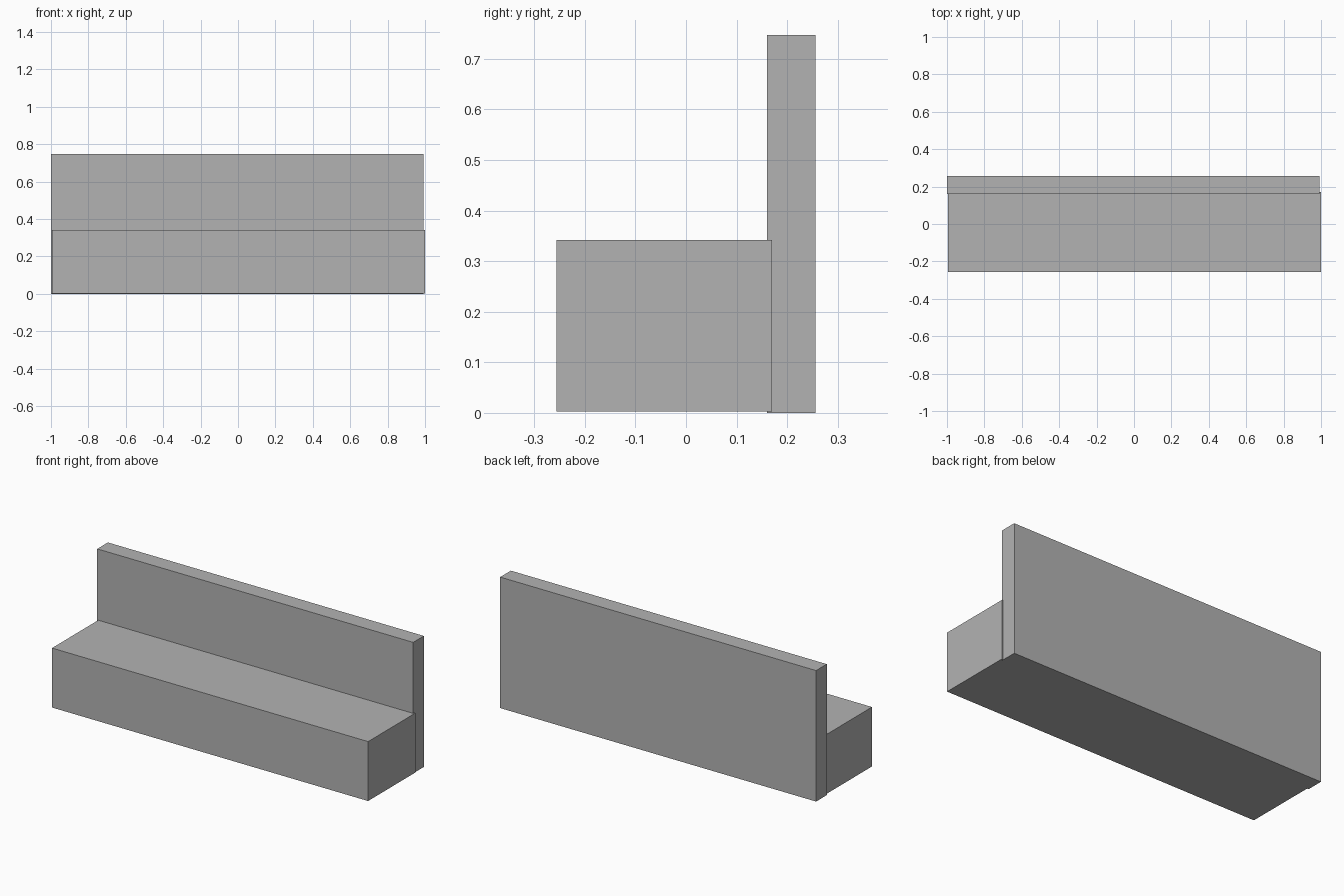
import bpy
from mathutils import Vector

cube = bpy.data.objects.get("Cube")
if cube:
    bpy.data.objects.remove(cube, do_unlink=True)

# Single plain grey
grey = bpy.data.materials.new("mid_grey")
grey.use_nodes = True
colour = (0.45, 0.45, 0.45, 1)
grey.diffuse_color = colour
grey.node_tree.nodes["Principled BSDF"].inputs["Base Color"].default_value = colour


def box(name, low, high):
    """Sharp-edged box between two opposite corners."""
    low, high = Vector(low), Vector(high)
    bpy.ops.mesh.primitive_cube_add(size=1, location=(low + high) / 2)
    obj = bpy.context.object
    obj.name = name
    obj.scale = high - low
    bpy.ops.object.transform_apply(location=False, rotation=False, scale=True)
    obj.data.materials.append(grey)
    return obj


# Solid seat block, running slightly into the backrest
box("seat", (-0.994, -0.256, 0.003), (1, 0.17, 0.342))

# Upright backrest reaching the ground, offset slightly to the right
box("backrest", (-1, 0.16, 0), (0.993, 0.256, 0.747))
